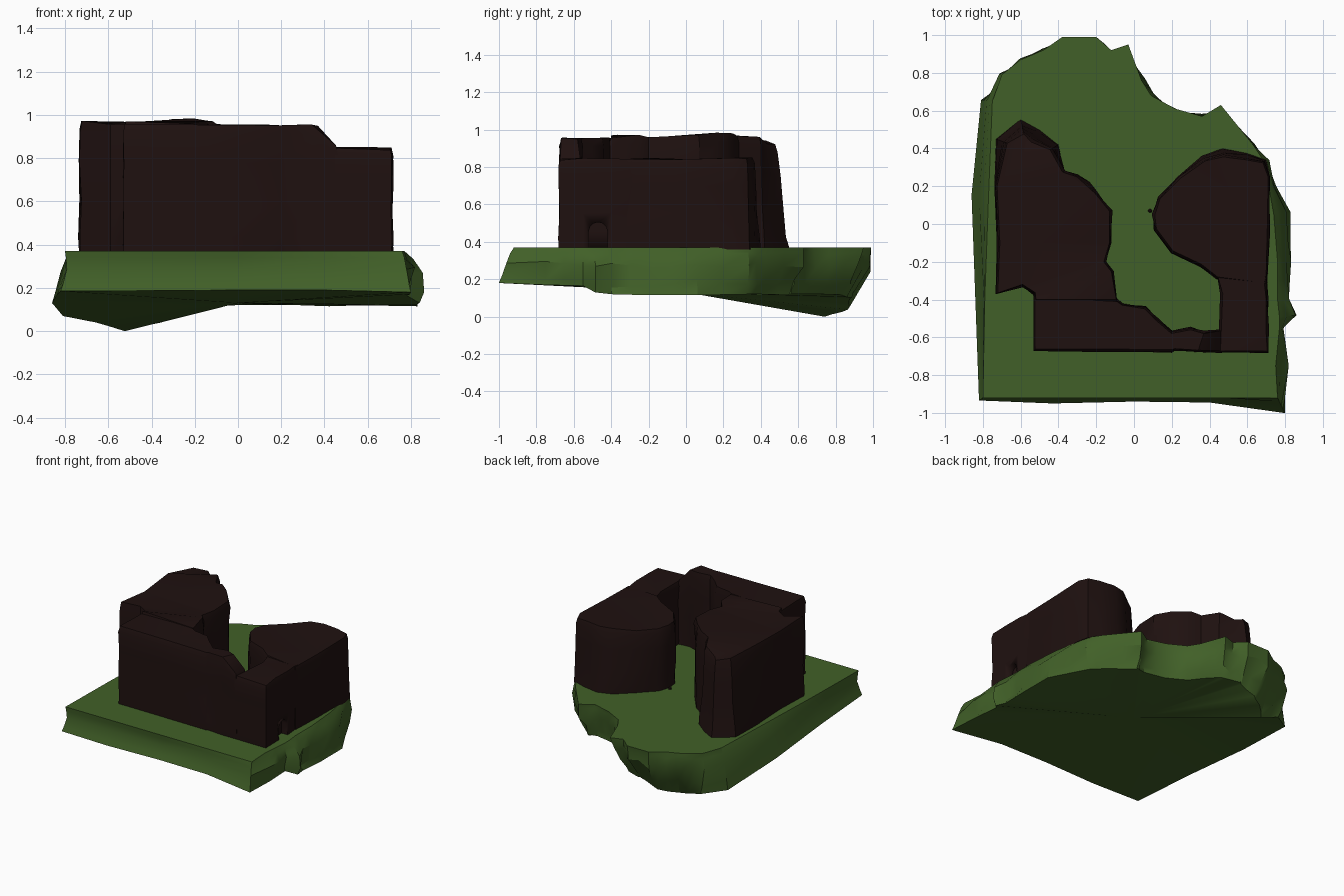
import bpy, bmesh, math, random
from mathutils import Vector

if "Cube" in bpy.data.objects:
    bpy.data.objects.remove(bpy.data.objects["Cube"])

random.seed(4)


def material(name, rgb):
    m = bpy.data.materials.new(name)
    m.diffuse_color = (*rgb, 1)
    m.use_nodes = True
    m.node_tree.nodes["Principled BSDF"].inputs["Base Color"].default_value = m.diffuse_color
    return m


GREEN = material("grass_green", (0.053, 0.117, 0.021))
BROWN = material("dark_rock", (0.0135, 0.0055, 0.005))


def jit(a):
    return random.uniform(-a, a)


def normals(pts):
    """Outward 2D normals of a counter-clockwise outline."""
    out = []
    for i in range(len(pts)):
        d = Vector(pts[(i + 1) % len(pts)]) - Vector(pts[i - 1])
        out.append(Vector((d.y, -d.x)).normalized())
    return out


def densify(rows, longest, keep=lambda a, b: False):
    """Insert a midpoint in each outline edge longer than a limit."""
    out = []
    for a, b in zip(rows, rows[1:] + rows[:1]):
        out.append(tuple(a))
        if math.dist(a[:2], b[:2]) > longest and not keep(a, b):
            out.append(tuple((p + q) / 2 for p, q in zip(a, b)))
    return out


def loft(name, rings, mat, angle=35, hub=None):
    """Solid from stacked rings listed bottom to top; hub fans the bottom."""
    bm = bmesh.new()
    vr = [[bm.verts.new(p) for p in r] for r in rings]
    n = len(rings[0])
    for lo, hi in zip(vr, vr[1:]):
        for i in range(n):
            j = (i + 1) % n
            bm.faces.new((lo[i], lo[j], hi[j], hi[i]))
    caps = [bm.faces.new(vr[-1])]
    if hub:
        c = bm.verts.new(hub)
        for i in range(n):
            bm.faces.new((vr[0][(i + 1) % n], vr[0][i], c))
    else:
        caps.append(bm.faces.new(vr[0][::-1]))
    bm.normal_update()
    bmesh.ops.triangulate(bm, faces=caps,
                          ngon_method='EAR_CLIP' if hub else 'BEAUTY')
    bmesh.ops.recalc_face_normals(bm, faces=bm.faces)
    me = bpy.data.meshes.new(name)
    bm.to_mesh(me)
    bm.free()
    ob = bpy.data.objects.new(name, me)
    bpy.context.collection.objects.link(ob)
    me.materials.append(mat)
    smooth(ob, angle)
    return ob


def smooth(ob, angle):
    bpy.ops.object.select_all(action='DESELECT')
    ob.select_set(True)
    bpy.context.view_layer.objects.active = ob
    bpy.ops.object.shade_smooth_by_angle(angle=math.radians(angle))


# Grassy slab: top x, top y, middle offset, bottom offset, bottom z
slab = [
    (-.80, -.92, -.01, .025, .185), (-.43, -.92, -.01, .03, .187),
    (.0, -.92, -.01, .02, .19), (.40, -.92, -.01, .025, .19),
    (.76, -.92, .045, .09, .18), (.75, -.75, .06, .045, .17),
    (.77, -.55, .01, .01, .165), (.77, -.49, .08, .07, .13),
    (.76, -.40, .05, .06, .12),
    (.76, -.20, .06, .07, .115), (.74, .05, .06, .09, .115),
    (.69, .33, .02, -.01, .12), (.63, .42, .0, -.03, .12),
    (.46, .63, -.01, -.08, .115), (.36, .57, .0, -.03, .12),
    (.22, .61, -.01, -.04, .12), (.09, .68, .01, -.04, .12),
    (.04, .76, .01, -.05, .12), (-.03, .95, -.03, -.13, .115),
    (-.12, .92, .0, -.06, .105), (-.20, .99, -.01, -.12, .095),
    (-.38, .99, -.01, -.12, .05), (-.48, .92, .01, -.10, .025),
    (-.60, .87, .0, -.15, .0), (-.70, .79, .0, -.05, .04),
    (-.75, .65, .03, .06, .07), (-.77, .15, .05, .09, .13),
    (-.79, -.40, .01, .05, .165)]


def smooth_side(r):
    return r[0] < -.74 or r[1] < -.9


slab = densify(slab, .1, lambda a, b: smooth_side(a) or smooth_side(b))
sn = normals([r[:2] for r in slab])


def slab_ring(blend, lift, z, rough):
    """Ring between top edge, middle and bottom offsets, roughened at the back."""
    ring = []
    for r, n in zip(slab, sn):
        k = 0 if smooth_side(r) else rough
        d = blend(r) + jit(.018) * k
        ring.append((r[0] + n.x * d, r[1] + n.y * d,
                     r[4] * lift + z + jit(.025) * k))
    return ring


loft("grassy_base", [
    slab_ring(lambda r: r[3], 1, 0, 0),
    slab_ring(lambda r: r[3] * .6 + r[2] * .4, .65, .10, 1),
    slab_ring(lambda r: r[2], .2, .25, .8),
    slab_ring(lambda r: r[2] * .5, .05, .33, .4),
    slab_ring(lambda r: 0, 0, .37, 0)], GREEN, 28, hub=(0, 0, .13))


def rock(name, pts, top, rough_top=.01):
    """Weathered rock wall rising from an outline, leaning in at the back."""
    nrm = normals(pts)
    rings = []
    for f in (0, .12, .4, .7, .93, 1):
        ring = []
        for (x, y), n in zip(pts, nrm):
            lean = .07 * min(1, max(0, (y - .3) / .2))
            wob = jit(.007) if 0 < f < 1 else 0
            d = wob - lean * f ** .7 - (.01 if f == 1 else 0)
            z = .36 + (top(x, y) - .36) * f
            z += jit(rough_top) if f == 1 else 0
            ring.append((x + n.x * d, y + n.y * d, z))
        rings.append(ring)
    return loft(name, rings, BROWN)


# Tall rock on the left
rock("left_rock", [
    (-.73, -.37), (-.59, -.33), (-.53, -.37), (-.52, -.41), (-.09, -.41),
    (-.11, -.25), (-.15, -.20), (-.12, -.10), (-.12, .07), (-.20, .17),
    (-.24, .22), (-.30, .26), (-.37, .28), (-.40, .42), (-.50, .50),
    (-.60, .555), (-.73, .45), (-.735, .2), (-.72, -.1)],
    lambda x, y: .963 + .015 * max(0, 1 - abs(y - .2) / .2)
    - .3 * max(0, y - .4))

# Front wall, stepping down to the right
rock("front_wall", [
    (-.53, -.67), (-.15, -.672), (.20, -.675), (.215, -.67), (.34, -.678),
    (.46, -.678), (.46, -.56), (.37, -.57), (.30, -.55), (.20, -.57),
    (.12, -.50), (.06, -.44), (-.06, -.42), (-.09, -.40), (-.53, -.38)],
    lambda x, y: .955 if x < .36 else .955 - (x - .36), .005)

# Short wall at the right corner
corner = rock("corner_wall", [
    (.45, -.678), (.71, -.68), (.708, -.55), (.71, -.40), (.70, -.31),
    (.70, -.27), (.44, -.27), (.46, -.37)],
    lambda x, y: .842, .006)

# Rounded rock on the right
rock("right_rock", [
    (.705, -.32), (.715, -.05), (.72, .25), (.70, .34), (.60, .375),
    (.47, .40), (.36, .36), (.24, .25), (.13, .14), (.10, .05),
    (.11, -.03), (.20, -.15), (.35, -.22), (.44, -.29)],
    lambda x, y: .838 + .02 * max(0, 1 - abs(x - .5) / .3))

# Small arched doorway cut into the corner wall
arch = [(-.52, .30), (-.42, .30)] + [
    (-.47 + .05 * math.cos(a), .455 + .05 * math.sin(a))
    for a in (math.pi * i / 6 for i in range(7))]
cutter = loft("doorway_cutter",
              [[(x, y, z) for y, z in arch] for x in (.66, .80)], BROWN)
cutter.hide_render = True
mod = corner.modifiers.new("doorway", 'BOOLEAN')
mod.object = cutter
mod.solver = 'EXACT'
bpy.context.view_layer.objects.active = corner
bpy.ops.object.modifier_apply(modifier=mod.name)
bpy.data.objects.remove(cutter)

# Loose pebble in the gully
bpy.ops.mesh.primitive_ico_sphere_add(subdivisions=1, radius=.012,
                                      location=(.085, .07, .375))
pebble = bpy.context.object
pebble.name = "pebble"
pebble.data.materials.append(BROWN)
